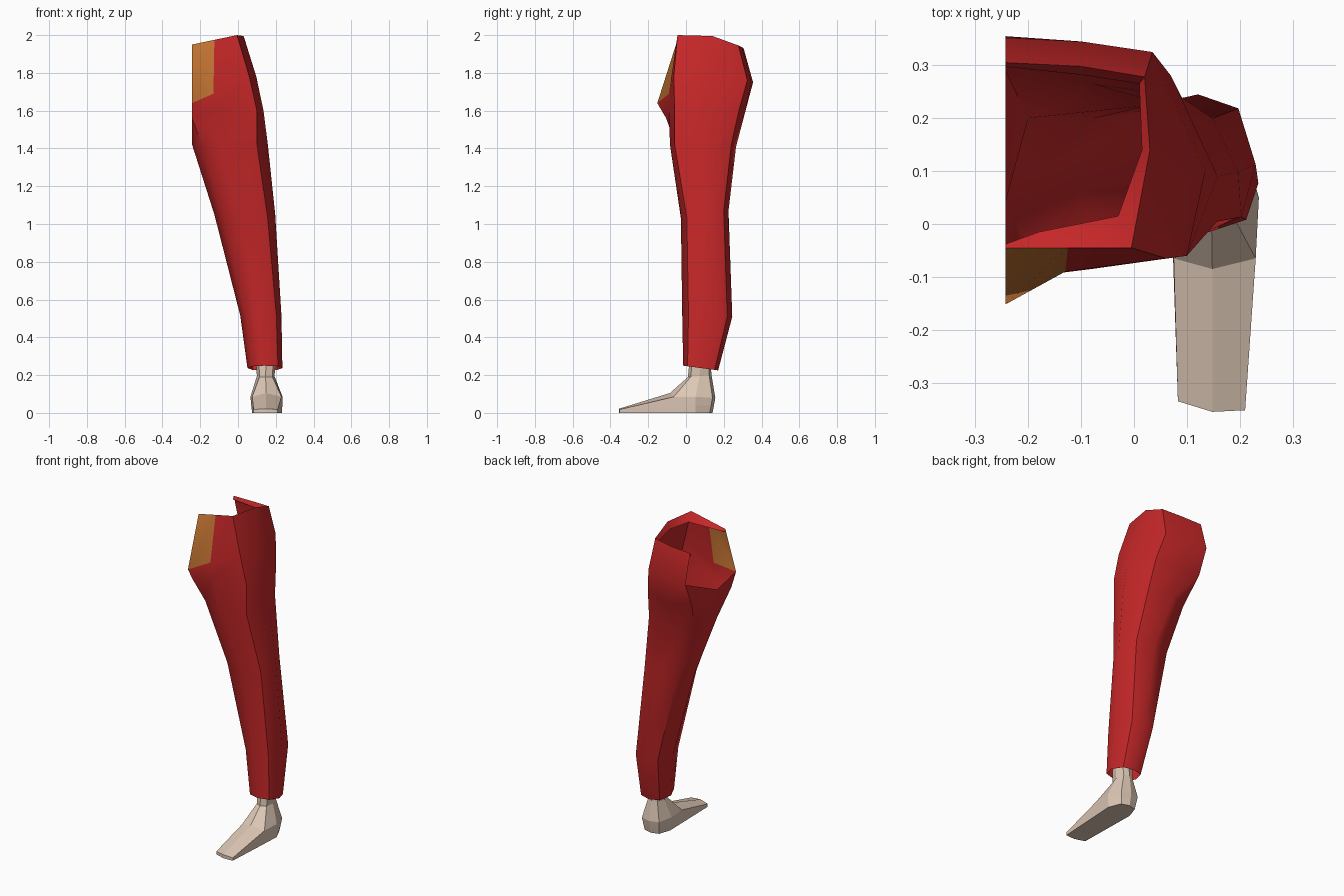
import bpy, bmesh

if "Cube" in bpy.data.objects:
    bpy.data.objects.remove(bpy.data.objects["Cube"])


def material(name, rgb):
    m = bpy.data.materials.new(name)
    m.diffuse_color = (*rgb, 1)
    m.use_nodes = True
    m.node_tree.nodes["Principled BSDF"].inputs["Base Color"].default_value = m.diffuse_color
    return m


red = material("red cloth", (0.56, 0.02, 0.021))
gold = material("gold cloth", (0.60, 0.19, 0.035))
skin = material("pale skin", (0.72, 0.57, 0.46))

# Eight-sided cross-section, from the front inner corner round the outside
SECTION = [(-.7, -.75), (0, -1), (.75, -.75), (1, 0), (.7, .8), (0, 1), (-.7, .8), (-1, 0)]


def section(z_front, z_back, x0, x1, y0, y1):
    """Eight-sided ring fitted to a box, tilted from front to back."""
    ring = []
    for u, v in SECTION:
        t = (v + 1) / 2
        ring.append(((x0 + x1) / 2 + u * (x1 - x0) / 2,
                     (y0 + y1) / 2 + v * (y1 - y0) / 2,
                     z_front + (z_back - z_front) * t))
    return ring


def bridge(bm, low, high, closed=True):
    n = len(low)
    return [bm.faces.new((low[i], low[(i + 1) % n], high[(i + 1) % n], high[i]))
            for i in range(n if closed else n - 1)]


def add_ring(bm, points):
    return [bm.verts.new(p) for p in points]


def finish(bm, name, mats):
    mesh = bpy.data.meshes.new(name)
    bm.to_mesh(mesh)
    bm.free()
    for m in mats:
        mesh.materials.append(m)
    obj = bpy.data.objects.new(name, mesh)
    bpy.context.collection.objects.link(obj)
    return obj


# Trouser leg: closed rings up to the crotch
thigh = [(-.19, -.055, 1.42), (-.08, -.085, 1.42), (.10, -.06, 1.42), (.158, .09, 1.42),
         (.09, .24, 1.42), (-.08, .265, 1.41), (-.2, .2, 1.42), (-.243, .04, 1.42)]
crotch = [(-.243, -.105, 1.56), (-.12, -.09, 1.60), (.10, -.06, 1.60), (.135, .10, 1.60),
          (.07, .28, 1.60), (-.09, .31, 1.58), (-.243, .29, 1.60), (-.243, .04, 1.60)]
# Hip, waist and folded rim: open along the centre line
hip = [(-.243, -.152, 1.64), (-.13, -.09, 1.69), (.06, -.065, 1.78), (.097, .10, 1.78),
       (.035, .325, 1.76), (-.1, .345, 1.75), (-.243, .355, 1.75)]
waist = [(-.243, -.045, 1.95), (-.125, -.045, 1.975), (-.005, -.045, 2.0), (.03, .14, 1.995),
         (.02, .278, 1.945), (-.1, .298, 1.935), (-.243, .305, 1.93)]
rim = [(-.243, -.038, 1.935), (-.18, -.015, 1.945), (-.03, .015, 1.96), (.015, .14, 1.95),
       (.01, .265, 1.92), (-.1, .282, 1.91), (-.243, .297, 1.91)]

bm = bmesh.new()
rings = [add_ring(bm, p) for p in (
    section(.25, .225, .05, .235, -.015, .17),
    section(.52, .51, .012, .23, -.02, .245),
    section(1.03, 1.07, -.125, .197, -.027, .225),
    thigh, crotch)]
for low, high in zip(rings, rings[1:]):
    bridge(bm, low, high)
top = rings[-1]
hip_v, waist_v, rim_v = (add_ring(bm, p) for p in (hip, waist, rim))
bridge(bm, top[:7], hip_v, closed=False)
bm.faces.new((top[6], top[7], hip_v[6]))
bm.faces.new((top[7], top[0], hip_v[0]))
# Gold front panel
bridge(bm, hip_v, waist_v, closed=False)[0].material_index = 1
bridge(bm, waist_v, rim_v, closed=False)
trousers = finish(bm, "trouser_leg", (red, gold))
bpy.context.view_layer.objects.active = trousers
trousers.select_set(True)
bpy.ops.object.shade_smooth_by_angle(angle=0.9)

# Bare foot: sole, toe edge, instep and ankle
sole = [(.083, -.335, 0), (.148, -.355, 0), (.21, -.352, 0), (.232, .05, 0),
        (.20, .125, 0), (.15, .14, 0), (.10, .125, 0), (.075, .05, 0)]
toe = [(.083, -.335, .018), (.148, -.355, .022), (.21, -.352, .018), (.235, .05, .04),
       (.205, .133, .04), (.15, .148, .04), (.095, .133, .04), (.07, .05, .04)]
instep = [(.075, -.065, .085), (.148, -.085, .105), (.23, -.065, .085), (.236, .05, .085),
          (.21, .14, .08), (.15, .155, .08), (.09, .14, .08), (.066, .05, .085)]
bm = bmesh.new()
rings = [add_ring(bm, p) for p in (
    sole, toe, instep,
    section(.19, .20, .10, .193, .01, .135),
    section(.27, .27, .095, .20, .018, .13))]
for low, high in zip(rings, rings[1:]):
    bridge(bm, low, high)
bm.faces.new(rings[0][::-1])
bm.faces.new(rings[-1])
finish(bm, "foot", (skin,))
